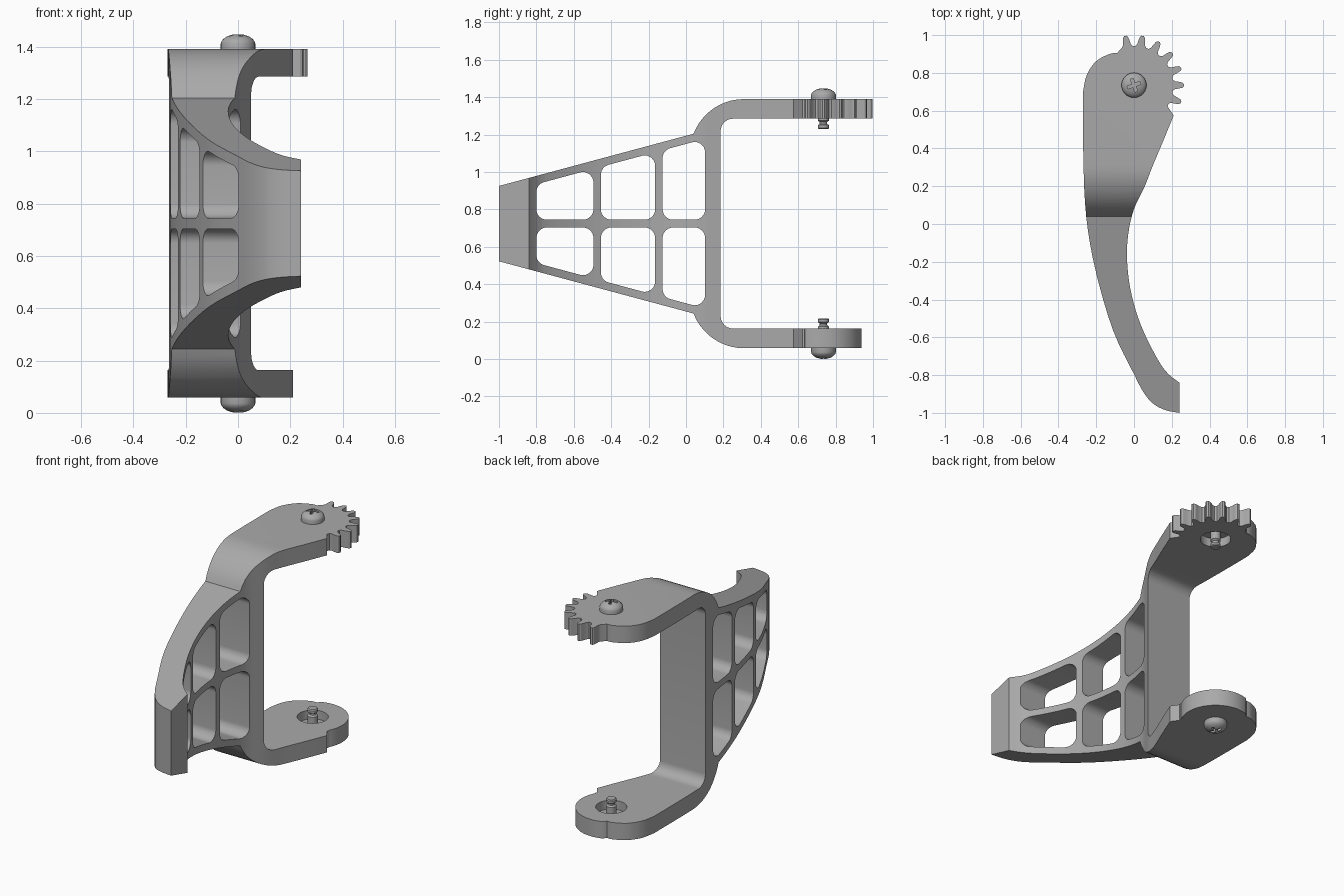
import bpy, bmesh
from math import sin, cos, tan, radians, pi
from mathutils import Vector

cube = bpy.data.objects.get("Cube")
if cube:
    bpy.data.objects.remove(cube, do_unlink=True)

MID = 0.724              # mirror height of the part
PIVOT = (0.0, 0.735)     # screw axis in plan

grey = bpy.data.materials.new("plain grey")
grey.use_nodes = True
COLOUR = (0.4, 0.4, 0.4, 1)
grey.diffuse_color = COLOUR
grey.node_tree.nodes["Principled BSDF"].inputs["Base Color"].default_value = COLOUR


def flip(z, side):
    return MID + side * (z - MID)


def arc(cx, cy, r, a0, a1, n):
    angles = [radians(a0 + (a1 - a0) * i / n) for i in range(n + 1)]
    return [(cx + r * cos(a), cy + r * sin(a)) for a in angles]


def spline(pts, n=4):
    """Smooth curve through the points."""
    p = [Vector(q) for q in [pts[0]] + pts + [pts[-1]]]
    out = []
    for a, b, c, d in zip(p, p[1:], p[2:], p[3:]):
        for i in range(n):
            t = i / n
            v = (2*b + (c - a)*t + (2*a - 5*b + 4*c - d)*t*t
                 + (3*b - a - 3*c + d)*t*t*t) / 2
            out.append(tuple(v))
    return out + [pts[-1]]


def fillet(pts, r, n=6):
    """Round every corner of a convex polygon."""
    out = []
    for i, p in enumerate(pts):
        p = Vector(p)
        u = (Vector(pts[i - 1]) - p).normalized()
        w = (Vector(pts[(i + 1) % len(pts)]) - p).normalized()
        half = u.angle(w) / 2
        centre = p + (u + w).normalized() * r / sin(half)
        start = p + u * r / tan(half) - centre
        end = p + w * r / tan(half) - centre
        for k in range(n + 1):
            d = start.lerp(end, k / n).normalized() * r
            out.append(tuple(centre + d))
    return out


def finish(name, bm):
    bmesh.ops.recalc_face_normals(bm, faces=bm.faces)
    mesh = bpy.data.meshes.new(name)
    bm.to_mesh(mesh)
    bm.free()
    mesh.materials.append(grey)
    ob = bpy.data.objects.new(name, mesh)
    bpy.context.collection.objects.link(ob)
    return ob


def prism(name, pts, lo, hi, axis="z"):
    """Extrude an outline along z (x, y points) or x (y, z points)."""
    bm = bmesh.new()
    place = (lambda a, b: (a, b, lo)) if axis == "z" else (lambda a, b: (lo, a, b))
    face = bm.faces.new([bm.verts.new(place(*p)) for p in pts])
    new = bmesh.ops.extrude_face_region(bm, geom=[face])["geom"]
    shift = (0, 0, hi - lo) if axis == "z" else (hi - lo, 0, 0)
    bmesh.ops.translate(bm, vec=shift,
                        verts=[v for v in new if isinstance(v, bmesh.types.BMVert)])
    return finish(name, bm)


def apply_cut(ob, cutter, mode="DIFFERENCE"):
    mod = ob.modifiers.new("cut", "BOOLEAN")
    mod.operation, mod.solver, mod.object = mode, "EXACT", cutter
    bpy.context.view_layer.objects.active = ob
    bpy.ops.object.modifier_apply(modifier=mod.name)
    bpy.data.objects.remove(cutter, do_unlink=True)


def smooth(ob, degrees):
    bpy.ops.object.select_all(action="DESELECT")
    ob.select_set(True)
    bpy.context.view_layer.objects.active = ob
    bpy.ops.object.shade_smooth_by_angle(angle=radians(degrees))


# Side profile: tapered front, curved shoulders, two flat arms
upper = [(-1.05, 0.912)] + arc(0.31, 1.101, 0.289, 159, 90, 10) + [(1.1, 1.39), (1.1, 1.285)]
upper += arc(0.252, 1.218, 0.067, 90, 180, 8)
lower = [(y, flip(z, -1)) for y, z in reversed(upper)]
frame = prism("bracket_frame", upper + lower, -0.5, 0.5, "x")

# Plan outline: curved blade ending in a partial gear
outer = spline([(-0.27, 0.7), (-0.268, 0.34), (-0.253, 0.04), (-0.205, -0.24),
                (-0.112, -0.56), (0.0, -0.795), (0.05, -0.89), (0.1, -0.95),
                (0.165, -0.985), (0.24, -1.0)])
inner = spline([(0.24, -0.84), (0.16, -0.77), (0.077, -0.625), (0.02, -0.49),
                (-0.02, -0.34), (-0.037, -0.185), (-0.03, -0.05), (0.0, 0.08),
                (0.055, 0.195), (0.1, 0.31), (0.155, 0.44), (0.21, 0.575)])
gear = []
for centre in range(-20, 101, 20):
    for off, r in ((-8, .207), (-5.5, .218), (-4.2, .24), (-3, .257), (-1.2, .265),
                   (1.2, .265), (3, .257), (4.2, .24), (5.5, .218), (8, .207)):
        a = radians(centre + off)
        gear.append((PIVOT[0] + r * cos(a), PIVOT[1] + r * sin(a)))
corner = spline([(-0.09, 0.905), (-0.13, 0.9), (-0.2, 0.862), (-0.25, 0.79), (-0.27, 0.7)])
outline = outer + inner + [(0.178, 0.622)] + gear + corner[:-1]
apply_cut(frame, prism("plan_cutter", outline, -0.2, 1.7), "INTERSECT")

# Lower arm ends in a plain disc, without teeth
ring = arc(*PIVOT, 0.203, -29, 113, 32) + arc(*PIVOT, 0.35, 113, -29, 32)
apply_cut(frame, prism("tooth_cutter", ring, -0.1, 0.4))

# Six rounded windows, following the taper
for y0, y1 in ((-0.8, -0.495), (-0.455, -0.165), (-0.125, 0.102)):
    top0, top1 = (1.15 + 0.269 * y for y in (y0, y1))
    for side in (1, -1):
        quad = [(y0, 0.745), (y1, 0.745), (y1, top1), (y0, top0)]
        quad = [(y, flip(z, side)) for y, z in quad]
        apply_cut(frame, prism("window_cutter", fillet(quad, 0.055), -0.6, 0.6, "x"))

# Round recesses on the inner faces of the arms
for side in (1, -1):
    ends = sorted((flip(1.25, side), flip(1.34, side)))
    apply_cut(frame, prism("recess_cutter", arc(*PIVOT, 0.088, 0, 352.5, 47), *ends))
smooth(frame, 28)

# Screws with domed heads, cross slots and grooved tips
SCREW = [(0, 1.448), (.02, 1.446), (.04, 1.44), (.055, 1.43), (.063, 1.421), (.066, 1.412),
         (.066, 1.385), (.03, 1.385), (.03, 1.275), (.02, 1.267), (.02, 1.257),
         (.03, 1.25), (.03, 1.236), (.025, 1.23), (0, 1.23)]


def screw(name, side):
    bm = bmesh.new()
    verts = [bm.verts.new((r, 0, flip(z, side))) for r, z in SCREW]
    edges = [bm.edges.new(pair) for pair in zip(verts, verts[1:])]
    bmesh.ops.spin(bm, geom=verts + edges, cent=(0, 0, 0), axis=(0, 0, 1),
                   angle=2 * pi, steps=32)
    bmesh.ops.remove_doubles(bm, verts=bm.verts, dist=0.0002)
    bmesh.ops.translate(bm, vec=(*PIVOT, 0), verts=bm.verts)
    ob = finish(name, bm)
    ends = sorted((flip(1.42, side), flip(1.48, side)))
    for turn in (20, 110):
        a = radians(turn)
        bar = [(PIVOT[0] + u * cos(a) - v * sin(a), PIVOT[1] + u * sin(a) + v * cos(a))
               for u, v in ((-.036, -.008), (.036, -.008), (.036, .008), (-.036, .008))]
        apply_cut(ob, prism("slot_cutter", bar, *ends))
    smooth(ob, 35)


screw("upper_screw", 1)
screw("lower_screw", -1)
